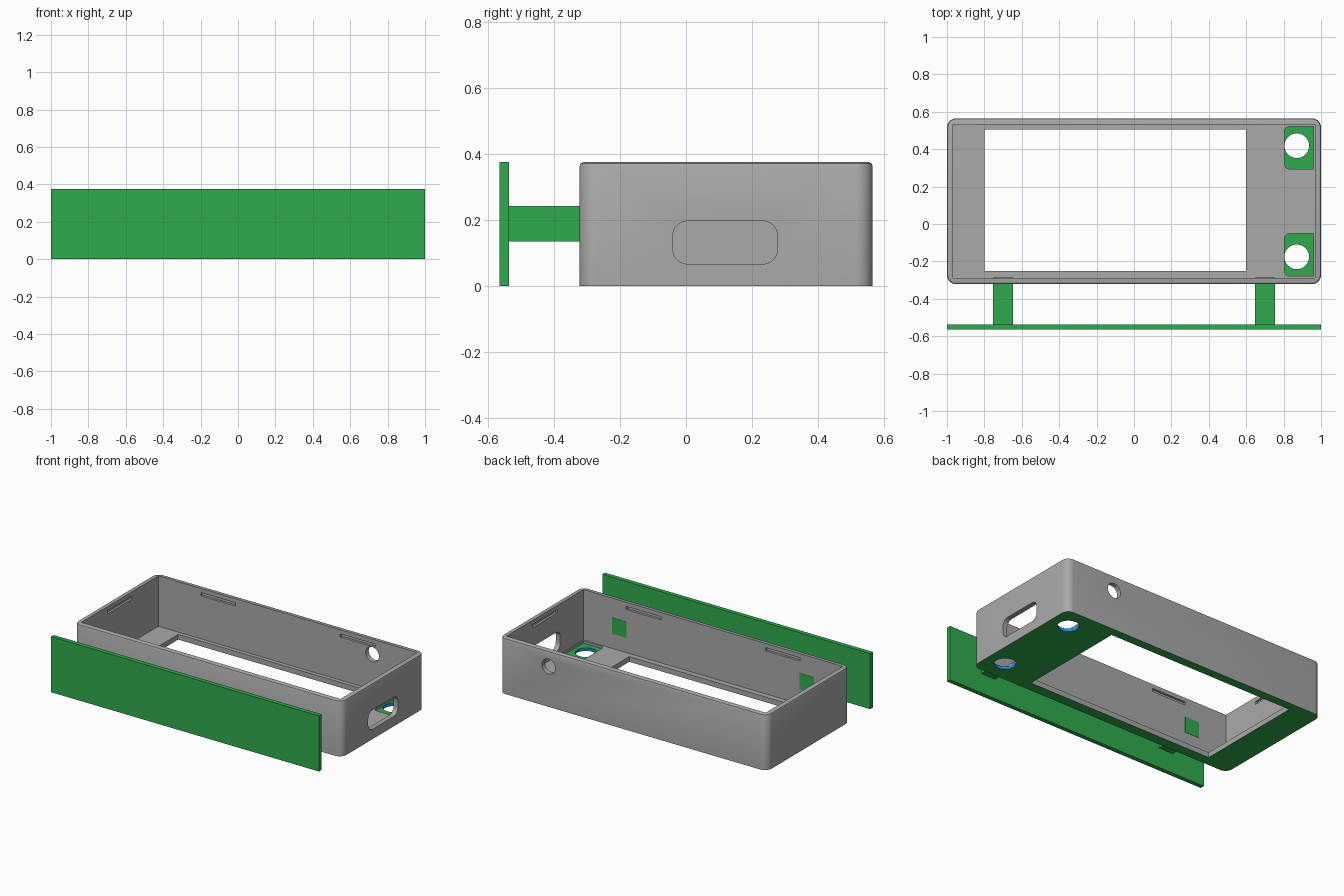
import bpy, bmesh, math
from mathutils import Matrix

if "Cube" in bpy.data.objects:
    bpy.data.objects.remove(bpy.data.objects["Cube"])


def material(name, rgb):
    m = bpy.data.materials.new(name)
    m.diffuse_color = (*rgb, 1)
    m.use_nodes = True
    m.node_tree.nodes["Principled BSDF"].inputs["Base Color"].default_value = m.diffuse_color
    return m


GREY = material("grey plastic", (0.40, 0.40, 0.40))
GREEN = material("green plastic", (0.028, 0.41, 0.073))
BLUE = material("blue rim", (0.015, 0.26, 0.65))

# axis permutations: extrude along z, x or y
ALONG_Z = Matrix.Identity(4)
ALONG_X = Matrix(((0, 0, 1, 0), (1, 0, 0, 0), (0, 1, 0, 0), (0, 0, 0, 1)))
ALONG_Y = Matrix(((0, 1, 0, 0), (0, 0, 1, 0), (1, 0, 0, 0), (0, 0, 0, 1)))


def prism(name, a0, a1, b0, b1, layers, r=0.0, seg=8, axis=ALONG_Z, mat=GREY):
    """Rounded rectangle lofted through (inset, height) layers."""
    bm = bmesh.new()
    rings = []
    for inset, h in layers:
        ring = []
        for k, (sx, sy) in enumerate(((1, 1), (-1, 1), (-1, -1), (1, -1))):
            cx = (a1 - r) if sx > 0 else (a0 + r)
            cy = (b1 - r) if sy > 0 else (b0 + r)
            steps = seg if r > 0 else 0
            for i in range(steps + 1):
                t = math.pi / 2 * (k + (i / steps if steps else 0.5))
                ring.append(bm.verts.new((cx + (r - inset) * math.cos(t),
                                          cy + (r - inset) * math.sin(t), h)))
        rings.append(ring)
    n = len(rings[0])
    for lo, hi in zip(rings, rings[1:]):
        for i in range(n):
            j = (i + 1) % n
            bm.faces.new((lo[i], lo[j], hi[j], hi[i]))
    bm.faces.new(rings[0][::-1])
    bm.faces.new(rings[-1])
    bmesh.ops.remove_doubles(bm, verts=bm.verts, dist=1e-5)
    bmesh.ops.transform(bm, matrix=axis, verts=bm.verts)
    bmesh.ops.recalc_face_normals(bm, faces=bm.faces)
    me = bpy.data.meshes.new(name)
    bm.to_mesh(me)
    bm.free()
    me.materials.append(mat)
    ob = bpy.data.objects.new(name, me)
    bpy.context.collection.objects.link(ob)
    return ob


def activate(ob):
    bpy.ops.object.select_all(action='DESELECT')
    ob.select_set(True)
    bpy.context.view_layer.objects.active = ob


def cut(ob, cutter):
    mod = ob.modifiers.new("cut", 'BOOLEAN')
    mod.operation = 'DIFFERENCE'
    mod.solver = 'EXACT'
    mod.object = cutter
    activate(ob)
    bpy.ops.object.modifier_apply(modifier=mod.name)
    bpy.data.objects.remove(cutter)


Y0, Y1, H, WALL = -0.322, 0.565, 0.375, 0.033
YC = (Y0 + Y1) / 2
FLOOR, POCKET = 0.035, 0.02
XI, YI0, YI1 = 1 - WALL, Y0 + WALL, Y1 - WALL

# case body with rounded top rim
case = prism("case", -1, 1, Y0, Y1,
             [(0, 0), (0, H - 0.012), (0.0035, H - 0.0035), (0.012, H)], r=0.05)
cut(case, prism("cavity", -XI, XI, YI0, YI1, [(0, FLOOR), (0, 0.5)]))

# screen window
cut(case, prism("window", -0.8, 0.6, -0.252, 0.505, [(0, -0.1), (0, 0.1)]))

# button pockets and holes at both right corners of the floor
HOLE_X, HOLE_DY, HOLE_R = 0.87, 0.297, 0.066
for s in (-1, 1):
    ya, yb = sorted((YC + s * 0.173, YC + s * 0.4))
    cut(case, prism("pocket", 0.805, 0.96, ya, yb,
                    [(0, POCKET), (0, 0.1)], r=0.025, seg=4))
    # square off the pocket against the right wall
    cut(case, prism("pocket_end", 0.9, 0.961, ya, yb, [(0, POCKET), (0, 0.1)]))
    hy = YC + s * HOLE_DY
    cut(case, prism("hole", HOLE_X - HOLE_R, HOLE_X + HOLE_R, hy - HOLE_R, hy + HOLE_R,
                    [(0, -0.1), (0, 0.1)], r=HOLE_R, seg=10))

# rounded connector slot in the right wall, round hole in the back wall
cut(case, prism("slot", -0.04, 0.277, 0.067, 0.197, [(0, 0.9), (0, 1.1)],
                r=0.045, axis=ALONG_X))
cut(case, prism("jack", 0.222, 0.322, 0.58, 0.68, [(0, 0.5), (0, 0.6)],
                r=0.05, axis=ALONG_Y))

# snap grooves inside the walls near the rim
GZ0, GZ1, GD = 0.325, 0.347, 0.015
for s in (-1, 1):
    for x in (-0.52, 0.52):
        y = YI1 if s > 0 else YI0
        cut(case, prism("groove", x - 0.13, x + 0.13, y - GD, y + GD, [(0, GZ0), (0, GZ1)]))
    cut(case, prism("groove", s * XI - GD, s * XI + GD, YC - 0.13, YC + 0.13,
                    [(0, GZ0), (0, GZ1)]))

# green underside and pocket floors, blue hole rims
case.data.materials.clear()
for m in (GREY, GREEN, BLUE):
    case.data.materials.append(m)
for p in case.data.polygons:
    c, n = p.center, p.normal
    p.material_index = 0
    if (n.z < -0.9 and c.z < 0.005) or (n.z > 0.9 and abs(c.z - POCKET) < 0.004):
        p.material_index = 1
    elif abs(n.z) < 0.1 and c.z < FLOOR:
        if any(math.hypot(c.x - HOLE_X, c.y - YC - s * HOLE_DY) < HOLE_R + 0.002
               for s in (-1, 1)):
            p.material_index = 2
activate(case)
bpy.ops.object.shade_smooth_by_angle(angle=math.radians(35))

# front panel and the two posts passing through the front wall
prism("front_panel", -1, 1, -0.565, -0.536, [(0, 0), (0, H)], mat=GREEN)
for side, x in (("left", -0.7), ("right", 0.7)):
    prism(side + "_post", x - 0.054, x + 0.054, -0.54, YI0 + 0.002,
          [(0, 0.135), (0, 0.243)], mat=GREEN)
